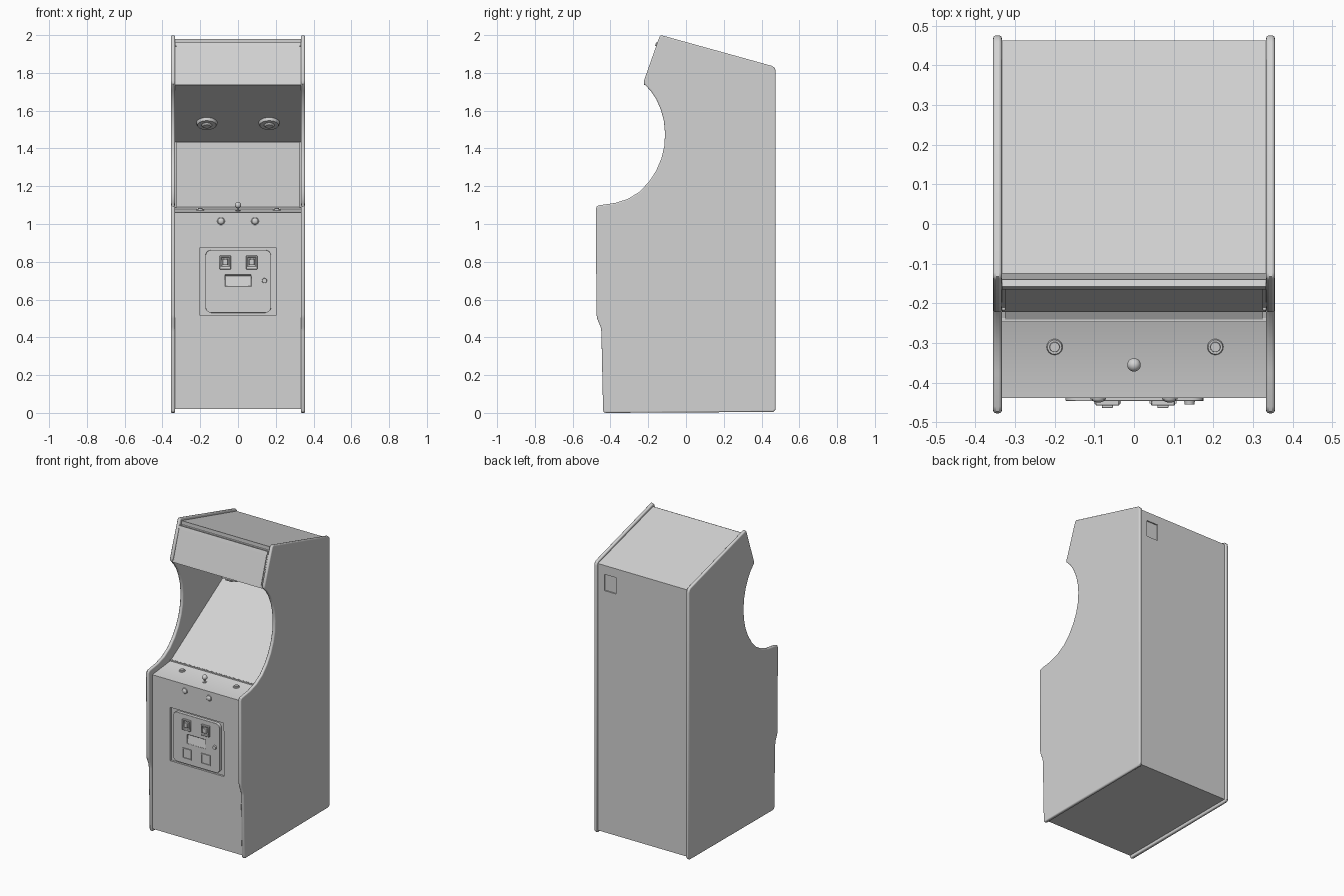
import bpy, bmesh, math
from mathutils import Vector, Matrix

if "Cube" in bpy.data.objects:
    bpy.data.objects.remove(bpy.data.objects["Cube"])

grey = bpy.data.materials.new("cabinet grey")
grey.diffuse_color = (0.65, 0.65, 0.65, 1)
grey.use_nodes = True
grey.node_tree.nodes["Principled BSDF"].inputs["Base Color"].default_value = grey.diffuse_color


def finish(name, bm):
    bmesh.ops.recalc_face_normals(bm, faces=bm.faces[:])
    me = bpy.data.meshes.new(name)
    bm.to_mesh(me)
    bm.free()
    me.materials.append(grey)
    ob = bpy.data.objects.new(name, me)
    bpy.context.collection.objects.link(ob)
    return ob


def bevel(ob, width, segments=2, angle=50):
    m = ob.modifiers.new("bevel", 'BEVEL')
    m.width, m.segments = width, segments
    m.limit_method, m.angle_limit = 'ANGLE', math.radians(angle)
    return ob


def extrude_x(name, pts, x0, x1):
    """Side profile (y, z) extruded along x."""
    bm = bmesh.new()
    f = bm.faces.new([bm.verts.new((x0, y, z)) for y, z in pts])
    r = bmesh.ops.extrude_face_region(bm, geom=[f])
    vs = [v for v in r["geom"] if isinstance(v, bmesh.types.BMVert)]
    bmesh.ops.translate(bm, vec=(x1 - x0, 0, 0), verts=vs)
    return finish(name, bm)


def box(name, x, y, z):
    """Box from (min, max) ranges."""
    return extrude_x(name, [(y[0], z[0]), (y[1], z[0]), (y[1], z[1]), (y[0], z[1])], *x)


def disc(name, loc, axis, r, depth, r2=None, seg=24):
    bm = bmesh.new()
    rot = Vector(axis).to_track_quat('Z', 'Y').to_matrix().to_4x4()
    bmesh.ops.create_cone(bm, cap_ends=True, segments=seg, radius1=r,
                          radius2=r if r2 is None else r2, depth=depth,
                          matrix=Matrix.Translation(loc) @ rot)
    return finish(name, bm)


def ball(name, loc, r, sy=1.0):
    bm = bmesh.new()
    bmesh.ops.create_uvsphere(bm, u_segments=20, v_segments=12, radius=r)
    bmesh.ops.scale(bm, vec=(1, sy, 1), verts=bm.verts)
    bmesh.ops.translate(bm, vec=loc, verts=bm.verts)
    return finish(name, bm)


def rounded_plate(name, x, y, z, r, seg=5):
    """Plate facing -y with rounded corners."""
    pts = []
    for i, (cx, cz) in enumerate([(x[1] - r, z[1] - r), (x[0] + r, z[1] - r),
                                  (x[0] + r, z[0] + r), (x[1] - r, z[0] + r)]):
        for k in range(seg + 1):
            a = math.pi / 2 * (i + k / seg)
            pts.append((cx + r * math.cos(a), cz + r * math.sin(a)))
    bm = bmesh.new()
    f = bm.faces.new([bm.verts.new((px, y[0], pz)) for px, pz in pts])
    g = bmesh.ops.extrude_face_region(bm, geom=[f])
    vs = [v for v in g["geom"] if isinstance(v, bmesh.types.BMVert)]
    bmesh.ops.translate(bm, vec=(0, y[1] - y[0], 0), verts=vs)
    return finish(name, bm)


def cut(ob, cutter):
    m = ob.modifiers.new("cut", 'BOOLEAN')
    m.object, m.operation, m.solver = cutter, 'DIFFERENCE', 'EXACT'
    bpy.context.view_layer.objects.active = ob
    bpy.ops.object.modifier_apply(modifier=m.name)
    bpy.data.objects.remove(cutter, do_unlink=True)


# side panels with rounded edge trim
side = [(-0.425, 0.0), (0.462, 0.005), (0.475, 0.018), (0.475, 1.808), (0.471, 1.824),
        (0.458, 1.836), (-0.122, 1.997), (-0.132, 1.999), (-0.141, 1.99), (-0.222, 1.76),
        (-0.222, 1.742), (-0.187, 1.705), (-0.157, 1.66), (-0.133, 1.605), (-0.117, 1.545),
        (-0.111, 1.48), (-0.115, 1.41), (-0.131, 1.345), (-0.159, 1.28), (-0.197, 1.222),
        (-0.247, 1.17), (-0.307, 1.133), (-0.375, 1.111), (-0.46, 1.099), (-0.473, 1.093),
        (-0.477, 1.08), (-0.474, 0.52), (-0.47, 0.498), (-0.452, 0.455), (-0.448, 0.43),
        (-0.439, 0.015), (-0.435, 0.004)]
for s, n in ((-1, "left"), (1, "right")):
    bevel(extrude_x(n + "_side_panel", side, s * 0.333, s * 0.355), 0.007, 3, 60)

# cabinet body: front, control deck, screen slope, hood ceiling, marquee, top, back
body = extrude_x("cabinet_body", [
    (-0.436, 0.02), (-0.438, 1.06), (-0.245, 1.08), (0.33, 1.435), (-0.205, 1.735),
    (-0.215, 1.742), (-0.15, 1.945), (-0.125, 1.955), (-0.125, 1.98), (0.463, 1.82),
    (0.463, 0.02)], -0.334, 0.334)
cut(body, box("door_recess", (-0.2, 0.2), (-0.6, -0.424), (0.515, 0.875)))
cut(body, box("back_recess", (0.20, 0.285), (0.455, 0.6), (1.65, 1.76)))

# screen glass and its lower rail
extrude_x("screen_glass", [(-0.238, 1.084), (0.32, 1.429), (0.317, 1.434), (-0.241, 1.089)],
          -0.325, 0.325)
box("screen_rail", (-0.333, 0.333), (-0.247, -0.237), (1.07, 1.088))

# marquee sign plate with upper and lower retainers
extrude_x("marquee_plate", [(-0.213, 1.745), (-0.149, 1.945), (-0.156, 1.947), (-0.22, 1.747)],
          -0.325, 0.325)
extrude_x("marquee_top_rail", [(-0.145, 1.94), (-0.165, 1.942), (-0.158, 1.962), (-0.14, 1.957)],
          -0.333, 0.333)
extrude_x("marquee_bottom_rail", [(-0.20, 1.735), (-0.222, 1.737), (-0.217, 1.755), (-0.20, 1.755)],
          -0.333, 0.333)

# pair of round speakers in the hood ceiling
down = Vector((0, -0.30, -0.535)).normalized()
for x in (-0.165, 0.165):
    c = Vector((x, 0.148, 1.535))
    disc("speaker_ring", c + down * 0.006, down, 0.056, 0.016, 0.05)
    disc("speaker_cone", c + down * 0.014, down, 0.036, 0.016, 0.02)

# control deck buttons, joystick and start buttons
for x in (-0.2, 0.205):
    up = (0, -0.1, 1)
    disc("deck_button_ring", (x, -0.31, 1.075), up, 0.021, 0.008, 0.018)
    disc("deck_button", (x, -0.31, 1.079), up, 0.014, 0.01, 0.012)
disc("joystick_base", (0, -0.355, 1.07), (0, -0.1, 1), 0.013, 0.006)
disc("joystick_shaft", (0, -0.355, 1.08), (0, 0, 1), 0.005, 0.03, seg=12)
ball("joystick_ball", (0, -0.355, 1.1), 0.017)
for x in (-0.09, 0.09):
    disc("start_button_ring", (x, -0.439, 1.015), (0, -1, 0), 0.021, 0.006, 0.019)
    ball("start_button", (x, -0.44, 1.015), 0.017, 0.6)

# coin door with a shallow central well
door = rounded_plate("coin_door", (-0.172, 0.175), (-0.446, -0.42), (0.53, 0.862), 0.03)
cut(door, extrude_x("plate_well", [(-0.45, 0.735), (-0.434, 0.725), (-0.444, 0.67), (-0.45, 0.67)],
                    -0.068, 0.07))
bevel(door, 0.005, 2, 60)
for x in (-0.067, 0.073):
    # coin entry: raised frame with a protruding button
    frame = box("coin_entry_frame", (x - 0.03, x + 0.03), (-0.458, -0.44), (0.76, 0.832))
    cut(frame, box("entry_hole", (x - 0.021, x + 0.021), (-0.5, -0.449), (0.773, 0.823)))
    bevel(frame, 0.002, 1)
    bevel(box("coin_entry_button", (x - 0.014, x + 0.014), (-0.464, -0.445), (0.782, 0.815)), 0.003)
    # coin return: raised rim around a hollow cup
    cup = box("coin_return_rim", (x - 0.034, x + 0.034), (-0.452, -0.435), (0.565, 0.635))
    cut(cup, box("return_hole", (x - 0.028, x + 0.028), (-0.5, -0.447), (0.571, 0.629)))
disc("door_lock", (0.14, -0.449, 0.7), (0, -1, 0), 0.014, 0.012, 0.012)

# smooth shading with sharp edges kept
bpy.ops.object.select_all(action='DESELECT')
for ob in bpy.context.scene.objects:
    ob.select_set(True)
    bpy.context.view_layer.objects.active = ob
bpy.ops.object.shade_smooth_by_angle(angle=math.radians(35))
